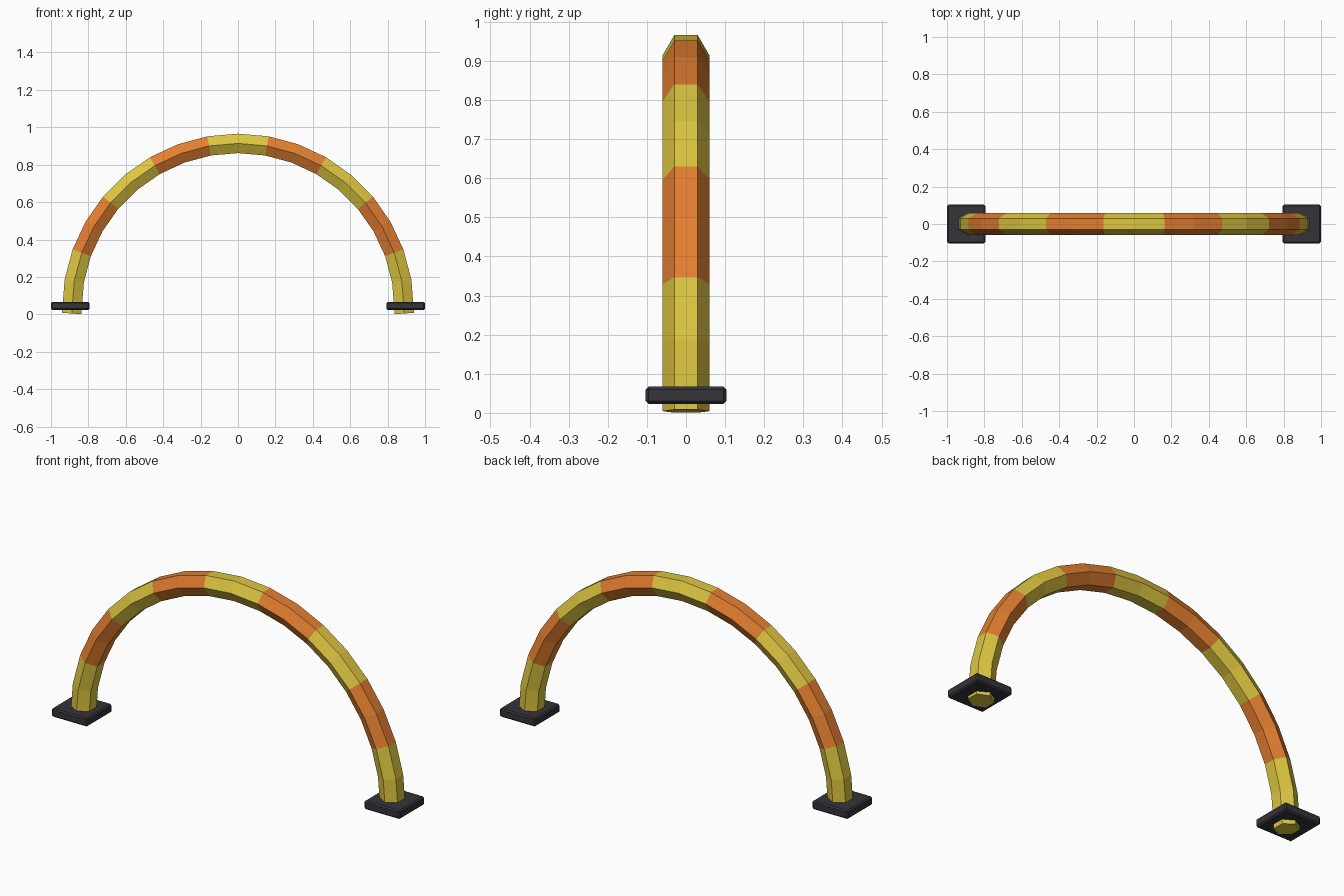
import bpy, bmesh, math
from mathutils import Vector

if "Cube" in bpy.data.objects:
    bpy.data.objects.remove(bpy.data.objects["Cube"])


def material(name, rgb):
    m = bpy.data.materials.new(name)
    m.diffuse_color = (*rgb, 1)
    m.use_nodes = True
    m.node_tree.nodes["Principled BSDF"].inputs["Base Color"].default_value = m.diffuse_color
    return m


yellow = material("yellow", (0.72, 0.56, 0.052))
orange = material("orange", (0.76, 0.21, 0.03))
charcoal = material("charcoal", (0.036, 0.033, 0.042))


def finish(name, bm, mats):
    bmesh.ops.recalc_face_normals(bm, faces=bm.faces)
    me = bpy.data.meshes.new(name)
    bm.to_mesh(me)
    bm.free()
    for m in mats:
        me.materials.append(m)
    ob = bpy.data.objects.new(name, me)
    bpy.context.collection.objects.link(ob)
    return ob


# Striped arch: hexagonal tube swept over 18 steps of a half circle
R, CZ, TUBE, STEPS = 0.889, 0.025, 0.06, 18
path = []
for i in range(STEPS + 1):
    a = math.radians(-90 + 180 * i / STEPS)
    path.append(Vector((R * math.sin(a), 0, CZ + R * math.cos(a))))
path[0].z = path[-1].z = 0.0045  # feet reach through the plates to the floor

bm = bmesh.new()
rings = []
for i, p in enumerate(path):
    t = (path[min(i + 1, STEPS)] - path[max(i - 1, 0)]).normalized()
    out = Vector((-t.z, 0, t.x))
    ring = []
    for k in range(6):
        b = math.radians(60 * k)
        ring.append(bm.verts.new(p + out * TUBE * math.sin(b)
                                 + Vector((0, TUBE * math.cos(b), 0))))
    rings.append(ring)
for i in range(STEPS):
    # bands are two steps wide, yellow at the crown and the feet
    band = (i // 2) % 2 
    for k in range(6):
        n = (k + 1) % 6
        f = bm.faces.new((rings[i][k], rings[i][n], rings[i + 1][n], rings[i + 1][k]))
        f.material_index = band
bm.faces.new(rings[0])
bm.faces.new(rings[-1])
finish("striped_arch", bm, [yellow, orange])

# Chamfered square foot plates
for side, name in ((-1, "left_foot_plate"), (1, "right_foot_plate")):
    bm = bmesh.new()
    bmesh.ops.create_cube(bm, size=1)
    for v in bm.verts:
        v.co = Vector((v.co.x * 0.206 + side * 0.897, v.co.y * 0.206, v.co.z * 0.044 + 0.045))
    bmesh.ops.bevel(bm, geom=bm.edges[:], offset=0.007, segments=1,
                    affect='EDGES', profile=0.5)
    finish(name, bm, [charcoal])
